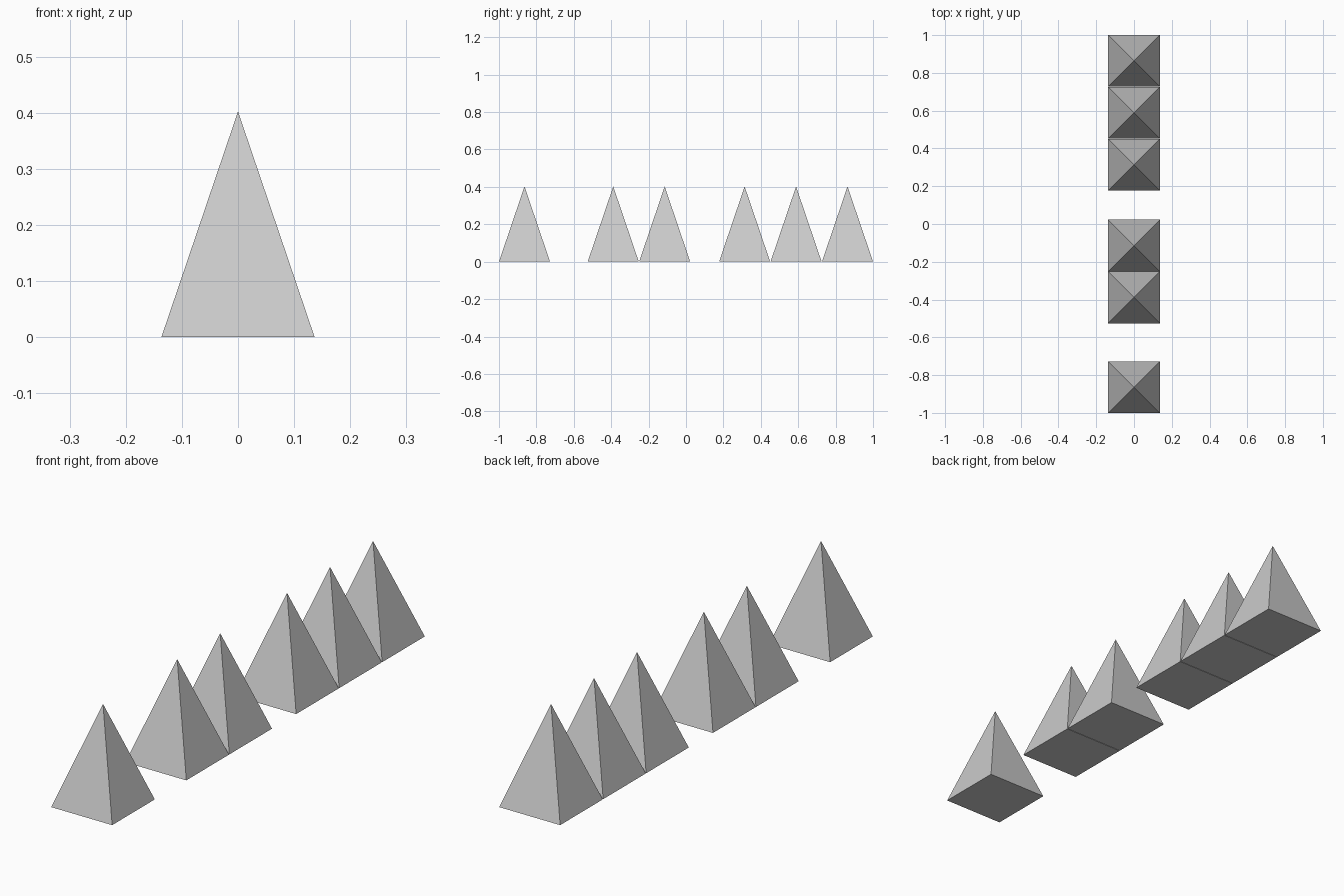
import bpy
from math import pi, sqrt

if "Cube" in bpy.data.objects:
    bpy.data.objects.remove(bpy.data.objects["Cube"])

HALF = 0.1365     # half base width
HEIGHT = 0.402
STEP = 0.275      # spacing inside a group

# Groups of spikes along y: (first centre, count)
groups = [(-0.8635, 1), (-0.389, 2), (0.3135, 3)]

# Four-sided spikes in a row
number = 1
for start, count in groups:
    for i in range(count):
        bpy.ops.mesh.primitive_cone_add(
            vertices=4, radius1=HALF * sqrt(2), radius2=0, depth=HEIGHT,
            location=(0, start + i * STEP, HEIGHT / 2), rotation=(0, 0, pi / 4))
        spike = bpy.context.object
        spike.name = f"pyramid_spike_{number}"
        bpy.ops.object.transform_apply(location=False, rotation=True, scale=True)
        number += 1
